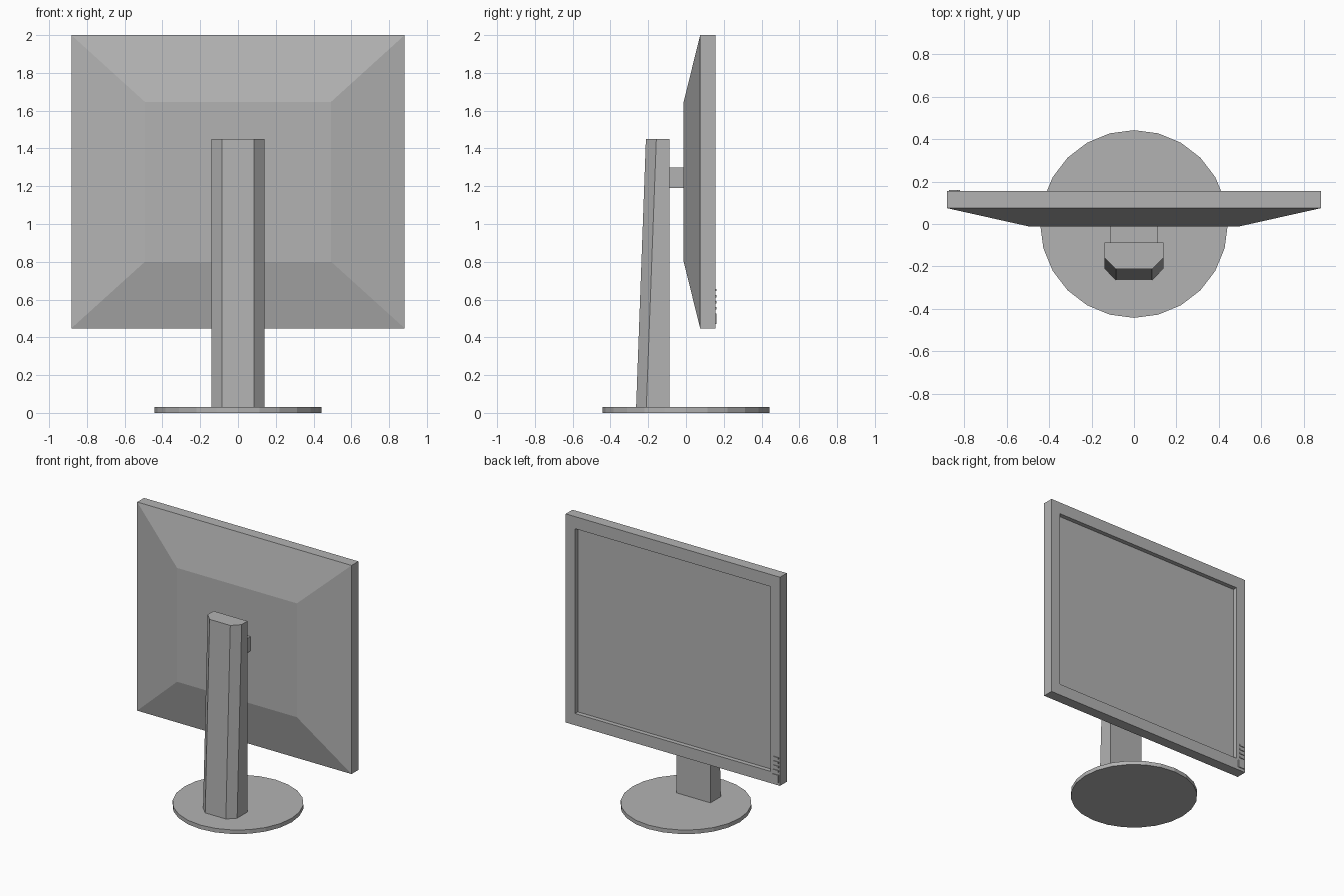
import bpy, bmesh

if "Cube" in bpy.data.objects:
    bpy.data.objects.remove(bpy.data.objects["Cube"])

# Dark grey plastic
plastic = bpy.data.materials.new("dark_grey_plastic")
plastic.diffuse_color = (0.45, 0.45, 0.45, 1)
plastic.use_nodes = True
plastic.node_tree.nodes["Principled BSDF"].inputs["Base Color"].default_value = plastic.diffuse_color


def loft(name, rings):
    """Skin a stack of equal-length closed rings and cap both ends."""
    bm = bmesh.new()
    loops = [[bm.verts.new(p) for p in ring] for ring in rings]
    n = len(loops[0])
    for a, b in zip(loops, loops[1:]):
        for i in range(n):
            j = (i + 1) % n
            bm.faces.new((a[i], a[j], b[j], b[i]))
    bm.faces.new(loops[0])
    bm.faces.new(loops[-1])
    bmesh.ops.recalc_face_normals(bm, faces=bm.faces)
    mesh = bpy.data.meshes.new(name)
    bm.to_mesh(mesh)
    bm.free()
    mesh.materials.append(plastic)
    obj = bpy.data.objects.new(name, mesh)
    bpy.context.collection.objects.link(obj)
    return obj


def rect(y, x0, x1, z0, z1):
    """Upright rectangle at depth y."""
    return [(x0, y, z0), (x1, y, z0), (x1, y, z1), (x0, y, z1)]


def box(name, x, y, z):
    return loft(name, [rect(d, *x, *z) for d in y])


# Round base plate
bpy.ops.mesh.primitive_cylinder_add(vertices=24, radius=0.442, depth=0.03,
                                    location=(0, 0, 0.015))
base = bpy.context.object
base.name = "base_plate"
base.data.materials.append(plastic)


# Tapered column with chamfered outer corners
def column_section(z, y_outer, y_side, y_inner):
    half = [(0.085, y_outer), (0.14, y_side), (0.14, y_inner)]
    return [(x, y, z) for x, y in half] + [(-x, y, z) for x, y in reversed(half)]


loft("stand_column", [column_section(0.03, -0.264, -0.21, -0.088),
                      column_section(1.45, -0.212, -0.157, -0.088)])

# Bracket joining column and housing
box("screen_bracket", (-0.11, 0.11), (-0.088, -0.012), (1.19, 1.298))

# Housing: sloped back, straight rim, bezel and recessed screen
loft("monitor_housing", [
    rect(-0.012, -0.493, 0.493, 0.80, 1.647),
    rect(0.075, -0.882, 0.882, 0.448, 2.0),
    rect(0.155, -0.882, 0.882, 0.448, 2.0),
    rect(0.155, -0.805, 0.805, 0.535, 1.91),
    rect(0.122, -0.805, 0.805, 0.535, 1.91),
])

# Power button and control buttons on the bezel
box("power_button", (-0.872, -0.82), (0.15, 0.161), (0.47, 0.525))
for i in range(4):
    z = 0.548 + i * 0.032
    box(f"control_button_{i + 1}", (-0.872, -0.83), (0.15, 0.161), (z, z + 0.012))
